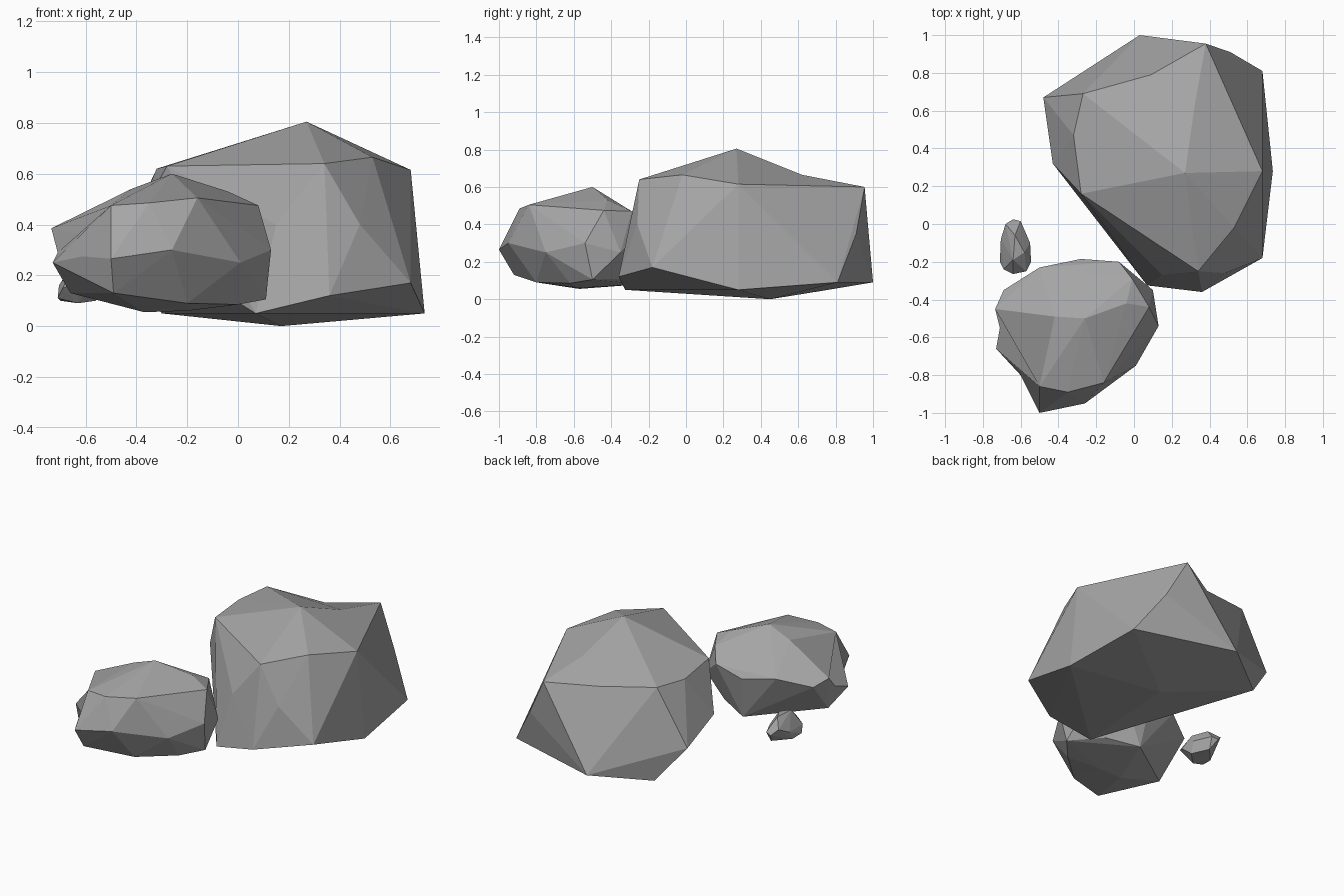
import bpy, bmesh
from mathutils import Vector

# Dark stone
stone = bpy.data.materials.new("stone")
stone.diffuse_color = (.38, .38, .38, 1)


def rock(name, pts, dents=()):
    """Faceted boulder: convex hull of corner points, then edges pulled in to dents."""
    bm = bmesh.new()
    for p in pts:
        bm.verts.new(p)
    bmesh.ops.convex_hull(bm, input=bm.verts[:])
    loose = [v for v in bm.verts if not v.link_faces]
    bmesh.ops.delete(bm, geom=loose, context='VERTS')
    bmesh.ops.triangulate(bm, faces=bm.faces[:])
    for d in dents:
        d = Vector(d)
        edge = min(bm.edges, key=lambda e: ((e.verts[0].co + e.verts[1].co) / 2 - d).length)
        new = bmesh.ops.subdivide_edges(bm, edges=[edge], cuts=1)
        for v in new['geom_inner']:
            if isinstance(v, bmesh.types.BMVert):
                v.co = d
    bmesh.ops.recalc_face_normals(bm, faces=bm.faces[:])
    me = bpy.data.meshes.new(name)
    bm.to_mesh(me)
    bm.free()
    me.materials.append(stone)
    ob = bpy.data.objects.new(name, me)
    bpy.context.collection.objects.link(ob)
    return ob


# Large boulder: crown, waist, then base corners
rock("large_rock", [
    (.27, .27, .805), (.47, .23, .705), (.53, -.02, .665), (.34, -.25, .64),
    (.68, .28, .615), (.38, .955, .60),
    (-.27, .69, .635), (-.32, .47, .62), (-.28, .16, .63), (.05, -.06, .62),
    (-.48, .67, .28), (-.43, .32, .36), (.15, -.27, .40), (.48, -.26, .40),
    (.51, .91, .35), (.20, .965, .36),
    (.68, -.18, .17), (.36, -.36, .12), (.07, -.325, .05), (.735, .28, .05),
    (.68, .81, .09), (.03, 1.0, .09), (-.30, .76, .05), (.17, .45, .0),
    (.44, .3, .04),
], dents=[(.09, .79, .585), (.32, .62, .665)])

# Medium boulder in front
rock("medium_rock", [
    (-.26, -.50, .60), (-.42, -.49, .54), (-.04, -.42, .53), (.08, -.44, .475),
    (-.16, -.84, .505), (-.35, -.89, .485), (-.50, -.86, .475), (-.01, -.29, .47),
    (-.08, -.20, .40), (-.28, -.185, .36), (-.50, -.23, .40), (-.69, -.35, .35),
    (-.735, -.45, .385), (-.73, -.66, .25), (-.50, -1.0, .265), (-.26, -.95, .30),
    (.01, -.75, .25), (.13, -.54, .30), (.10, -.35, .25), (.11, -.50, .105),
    (-.49, -.92, .13), (-.20, -.80, .09), (-.66, -.55, .13), (-.37, -.57, .055),
    (-.20, -.57, .06), (.0, -.62, .085), (-.05, -.33, .11), (-.25, -.24, .08),
], dents=[(-.60, -.66, .36), (-.61, -.78, .275), (-.71, -.55, .29)])

# Small pebble behind it
rock("small_rock", [
    (-.64, .025, .16), (-.60, .015, .17), (-.55, -.10, .17), (-.545, -.20, .16),
    (-.57, -.25, .18), (-.64, -.265, .17), (-.69, -.24, .15), (-.71, -.20, .11),
    (-.705, -.08, .16), (-.68, .0, .20), (-.63, -.06, .25), (-.64, -.19, .25),
    (-.58, -.15, .24), (-.63, -.20, .09), (-.61, -.02, .10), (-.70, -.12, .10),
    (-.56, -.13, .10),
])
